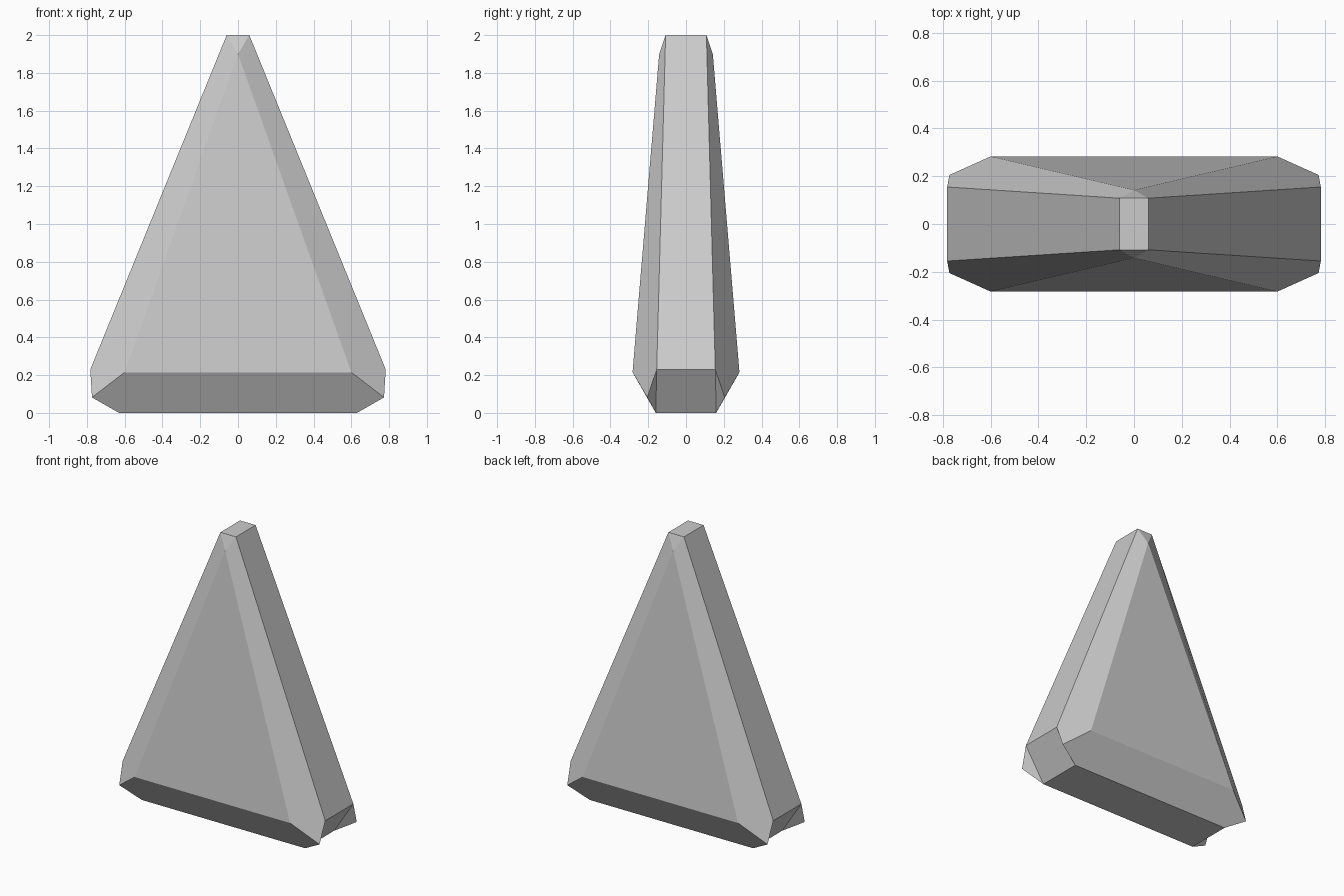
import bpy, bmesh

if "Cube" in bpy.data.objects:
    bpy.data.objects.remove(bpy.data.objects["Cube"])

bm = bmesh.new()
cache = {}

# Named corner points of one quarter; signs give the other quarters
POINTS = {
    "tip": (0.06, 0.108, 2.0),
    "apex": (0.0, 0.142, 1.9),
    "shoulder": (0.6, 0.283, 0.215),
    "side": (0.782, 0.155, 0.23),
    "spur": (0.773, 0.205, 0.082),
    "foot": (0.63, 0.16, 0.0),
}


def vert(name, sx, sy):
    x, y, z = POINTS[name]
    key = (name, sx if x else 0, sy)
    if key not in cache:
        cache[key] = bm.verts.new((x * sx, y * sy, z))
    return cache[key]


def face(*corners):
    bm.faces.new([vert(*c) for c in corners])


# Top cap and underside
for name in ("tip", "foot"):
    face((name, -1, -1), (name, 1, -1), (name, 1, 1), (name, -1, 1))

for s in (-1, 1):
    # Large triangular panel, small tip facet, lower bevel (front and back)
    face(("apex", 1, s), ("shoulder", -1, s), ("shoulder", 1, s))
    face(("apex", 1, s), ("tip", 1, s), ("tip", -1, s))
    face(("shoulder", -1, s), ("spur", -1, s), ("foot", -1, s),
         ("foot", 1, s), ("spur", 1, s), ("shoulder", 1, s))
    # Long sloping edge and recessed lower end (left and right)
    face(("tip", s, -1), ("side", s, -1), ("side", s, 1), ("tip", s, 1))
    face(("side", s, -1), ("foot", s, -1), ("foot", s, 1), ("side", s, 1))
    # Corner bevels and little inward spur facets
    for t in (-1, 1):
        face(("apex", s, t), ("shoulder", s, t), ("spur", s, t),
             ("side", s, t), ("tip", s, t))
        face(("side", s, t), ("spur", s, t), ("foot", s, t))

bmesh.ops.recalc_face_normals(bm, faces=bm.faces[:])
mesh = bpy.data.meshes.new("faceted_wedge")
bm.to_mesh(mesh)
bm.free()
obj = bpy.data.objects.new("faceted_wedge", mesh)
bpy.context.collection.objects.link(obj)
